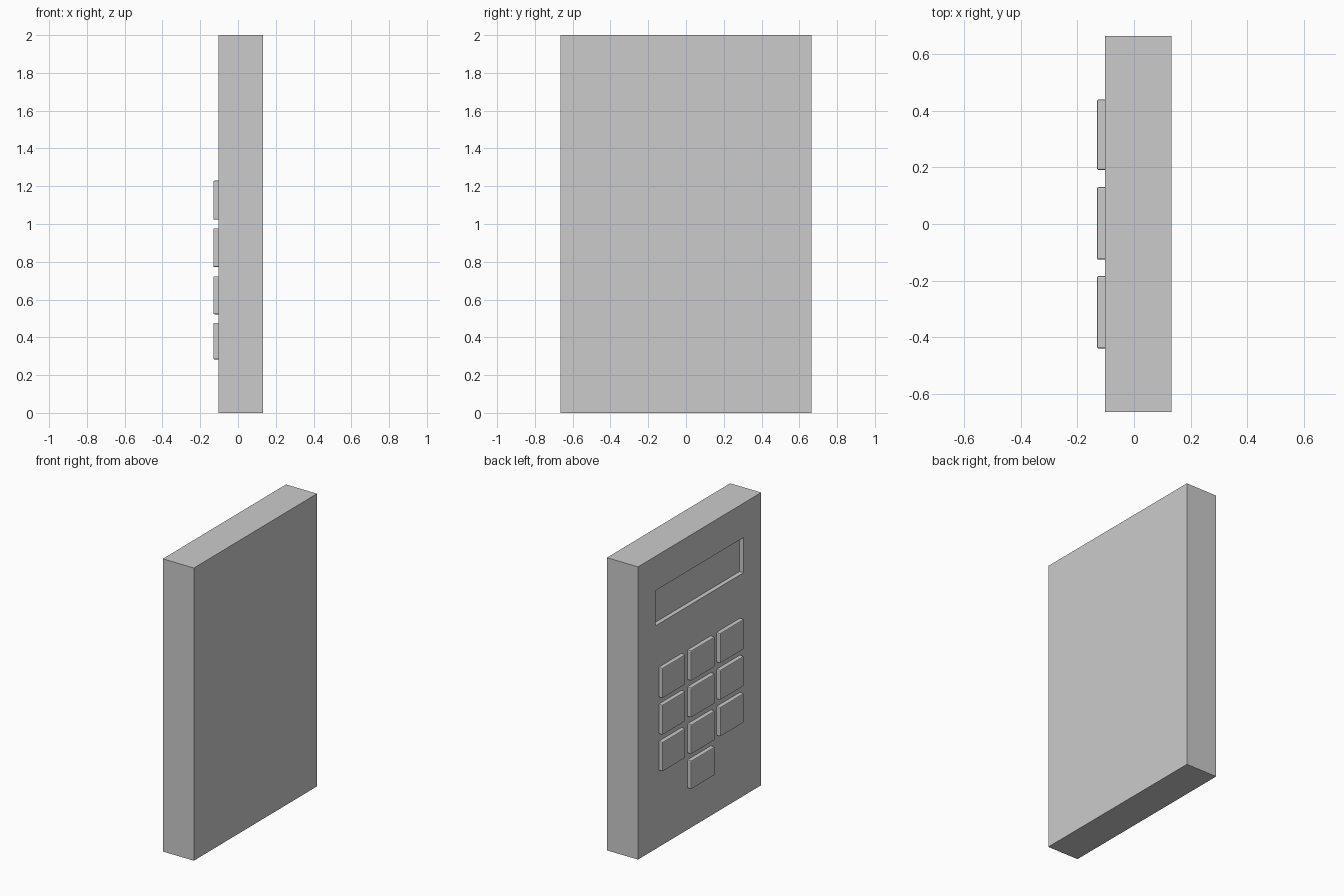
import bpy, bmesh

if "Cube" in bpy.data.objects:
    bpy.data.objects.remove(bpy.data.objects["Cube"])

FRONT = -0.103   # x of the keypad face
BACK = 0.132
KEY_TOP = -0.131


def box_bmesh(x, y, z):
    bm = bmesh.new()
    bmesh.ops.create_cube(bm, size=1)
    for v in bm.verts:
        v.co = [r[0] if c < 0 else r[1] for c, r in zip(v.co, (x, y, z))]
    return bm


def finish(bm, name):
    bmesh.ops.recalc_face_normals(bm, faces=bm.faces)
    mesh = bpy.data.meshes.new(name)
    bm.to_mesh(mesh)
    bm.free()
    obj = bpy.data.objects.new(name, mesh)
    bpy.context.collection.objects.link(obj)
    return obj


# Casing with a recessed display window
bm = box_bmesh((FRONT, BACK), (-0.665, 0.665), (0, 2))
bm.normal_update()
face = min(bm.faces, key=lambda f: f.calc_center_median().x)
bmesh.ops.inset_region(bm, faces=[face], thickness=0.1)
for v in face.verts:
    v.co.y = 0.475 if v.co.y > 0 else -0.475
    v.co.z = 1.765 if v.co.z > 1 else 1.525
floor = bmesh.ops.extrude_discrete_faces(bm, faces=[face])["faces"][0]
for v in floor.verts:
    v.co.x = FRONT + 0.03
finish(bm, "casing")


# Keys: three rows of three plus one below, front edges softened
def key(name, y, z):
    bm = box_bmesh((KEY_TOP, FRONT + 0.005), y, z)
    edges = [e for e in bm.edges
             if any(v.co.x < FRONT - 0.001 for v in e.verts)]
    bmesh.ops.bevel(bm, geom=edges, offset=0.006, segments=2,
                    profile=0.5, affect='EDGES')
    finish(bm, name)


columns = [(0.191, 0.44), (-0.126, 0.13), (-0.44, -0.184)]
rows = [(1.023, 1.229), (0.772, 0.977), (0.522, 0.723), (0.283, 0.477)]
for r, z in enumerate(rows):
    for c, y in enumerate(columns):
        if r < 3 or c == 1:
            key(f"key_row{r + 1}_col{c + 1}", y, z)
